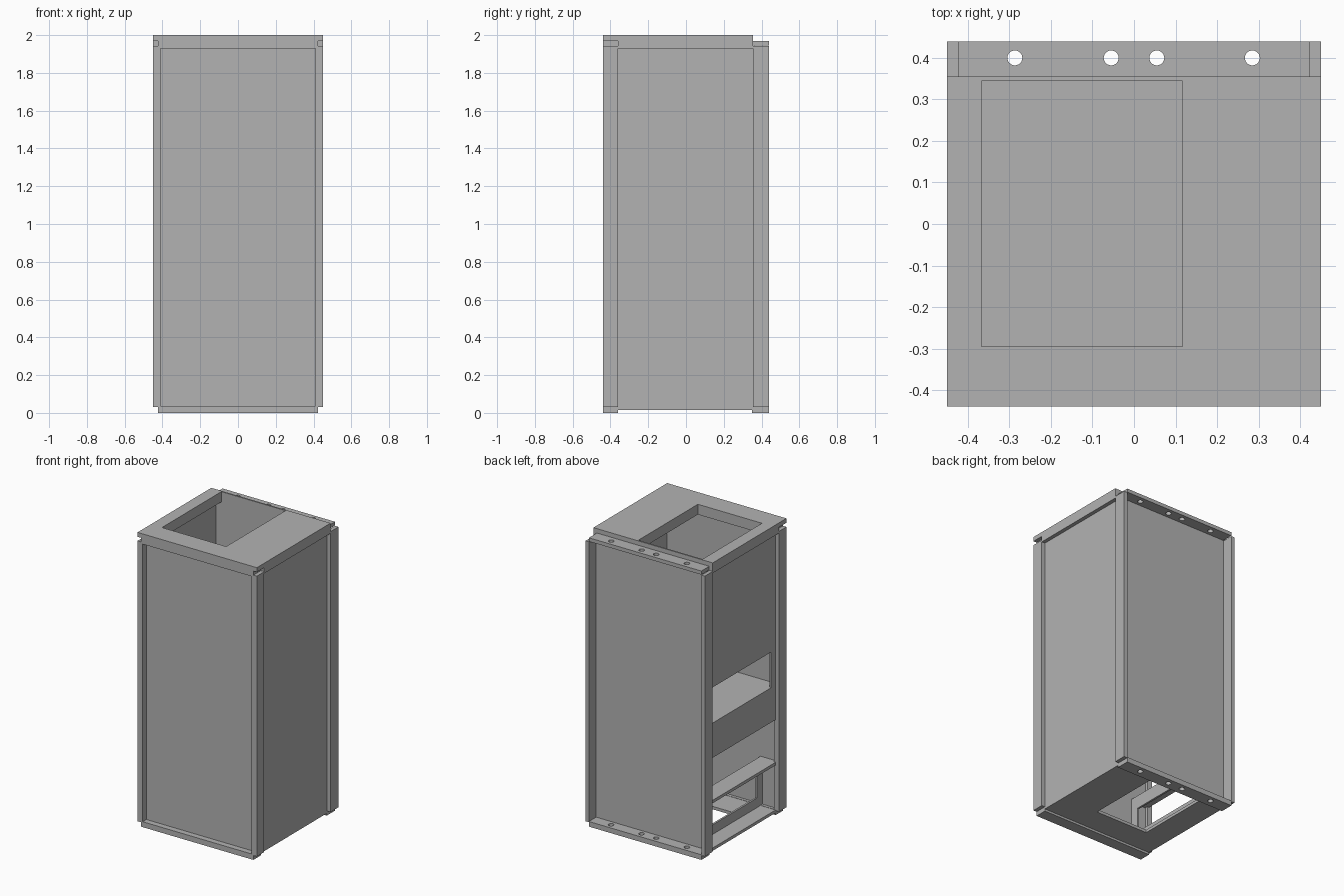
import bpy

cube = bpy.data.objects.get("Cube")
if cube:
    bpy.data.objects.remove(cube, do_unlink=True)

grey = bpy.data.materials.new("sheet_metal_grey")
grey.use_nodes = True
grey.diffuse_color = (0.45, 0.45, 0.45, 1)
grey.node_tree.nodes["Principled BSDF"].inputs["Base Color"].default_value = (0.45, 0.45, 0.45, 1)


def box(name, xs, ys, zs):
    """Box between the given x, y and z limits."""
    spans = (xs, ys, zs)
    mesh = bpy.data.meshes.new(name)
    verts = [(x, y, z) for x in xs for y in ys for z in zs]
    faces = [(0, 1, 3, 2), (4, 6, 7, 5), (0, 4, 5, 1), (2, 3, 7, 6), (0, 2, 6, 4), (1, 5, 7, 3)]
    mesh.from_pydata(verts, [], faces)
    mesh.materials.append(grey)
    ob = bpy.data.objects.new(name, mesh)
    bpy.context.collection.objects.link(ob)
    return ob


def cut(ob, cutter):
    """Subtract a cutter and discard it."""
    mod = ob.modifiers.new("cut", "BOOLEAN")
    mod.operation = "DIFFERENCE"
    mod.solver = "EXACT"
    mod.object = cutter
    cutter.hide_render = True
    bpy.context.view_layer.objects.active = ob
    bpy.ops.object.modifier_apply(modifier=mod.name)
    bpy.data.objects.remove(cutter, do_unlink=True)


def drill(ob, z):
    """Row of four bolt holes."""
    for x in (-0.287, -0.055, 0.055, 0.285):
        bpy.ops.mesh.primitive_cylinder_add(vertices=24, radius=0.018, depth=0.2, location=(x, 0.40, z))
        cut(ob, bpy.context.object)


W, INNER, D = 0.45, 0.424, 0.44

# Top slab with a large opening and slotted front corners
top = box("top_slab", (-W, W), (-D, 0.355), (1.93, 2.0))
cut(top, box("opening_cutter", (-0.367, 0.117), (-0.295, 0.345), (1.8, 2.1)))
for lo, hi in ((-0.6, -INNER), (INNER, 0.6)):
    cut(top, box("slot_cutter", (lo, hi), (-0.6, -0.36), (1.942, 1.97)))

# Rear bolt flanges, top and bottom
for name, zs in (("rear_top_flange", (1.945, 1.97)), ("rear_bottom_flange", (0.0, 0.035))):
    drill(box(name, (-INNER, INNER), (0.35, D), zs), zs[0])

# Front sill and floor plate
box("front_sill", (-INNER, INNER), (-D, -0.36), (0.0, 0.037))
floor = box("floor_plate", (-INNER, INNER), (-0.37, 0.36), (0.015, 0.035))
cut(floor, box("floor_cutter", (-0.25, 0.15), (-0.18, 0.34), (-0.1, 0.1)))

# Corner posts
for side, s in (("left", 1), ("right", -1)):
    box("front_post_" + side, sorted((s * 0.411, s * W)), (-D, -0.36), (0.03, 1.942))
    box("rear_post_" + side, sorted((s * INNER, s * W)), (0.355, D), (0.03, 1.942))

# Front, back and closed side panels
box("front_panel", (-0.42, 0.42), (-0.40, -0.38), (0.02, 1.95))
box("back_panel", (-INNER, INNER), (0.348, 0.362), (0.02, 1.95))
box("left_panel", (0.41, INNER), (-0.38, 0.36), (0.015, 1.94))

# Open side: upper panel with a window
right = box("right_panel", (-INNER, -0.41), (-0.38, 0.36), (0.65, 1.94))
cut(right, box("window_cutter", (-0.6, -0.3), (-0.313, 0.335), (0.887, 1.13)))

# Interior shelf, lower ledge and vented duct wall
box("interior_shelf", (-0.41, 0.41), (-0.38, 0.35), (0.867, 0.887))
box("lower_ledge", (-INNER, -0.297), (-0.38, 0.35), (0.34, 0.36))
duct = box("duct_wall", (-0.31, -0.297), (-0.38, 0.35), (0.03, 0.345))
cut(duct, box("duct_cutter", (-0.4, -0.2), (-0.32, 0.33), (0.1, 0.27)))
